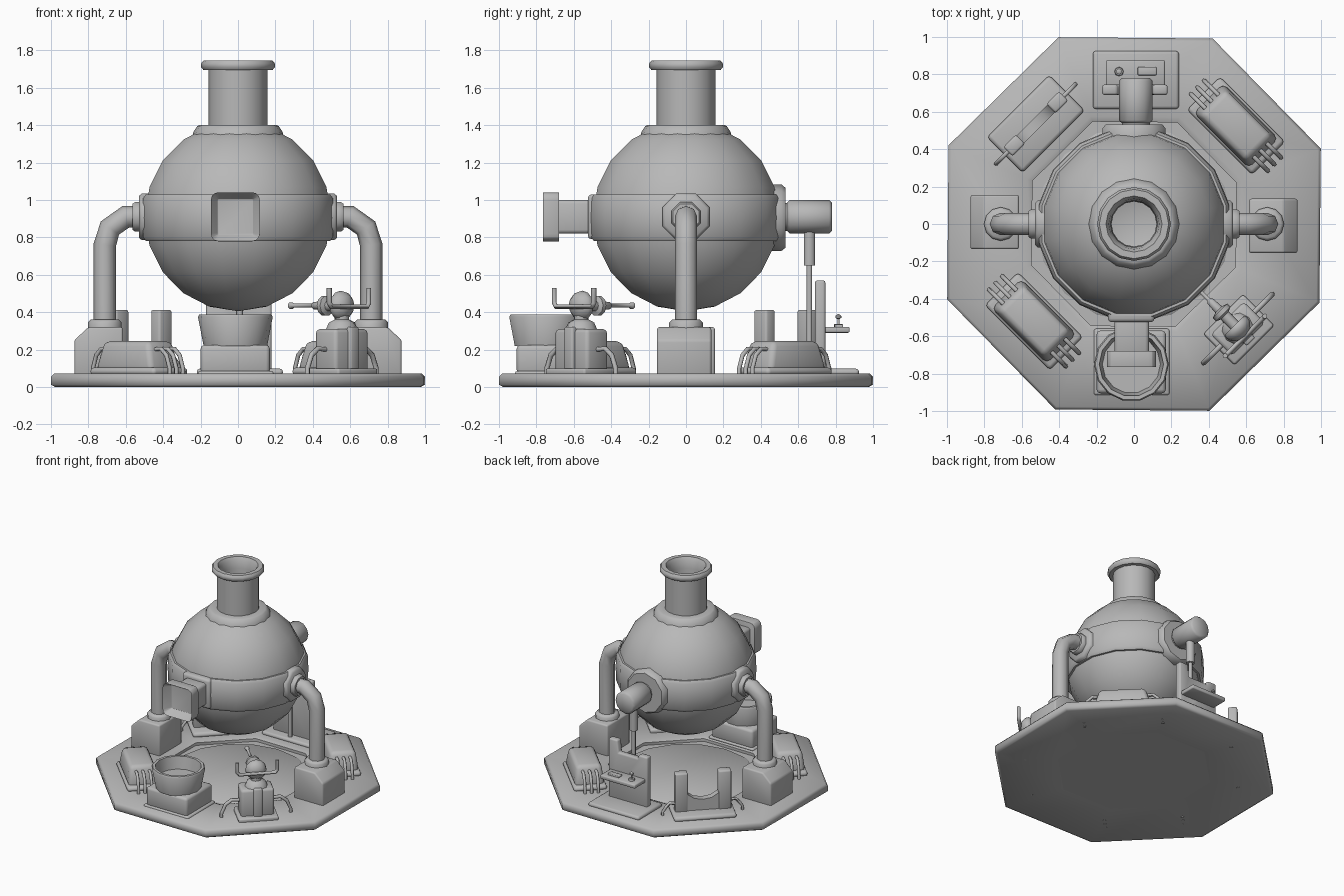
import bpy, bmesh, math
from mathutils import Matrix, Vector

if "Cube" in bpy.data.objects:
    bpy.data.objects.remove(bpy.data.objects["Cube"])

metal = bpy.data.materials.new("grey metal")
metal.diffuse_color = (0.48, 0.48, 0.48, 1)
metal.use_nodes = True
metal.node_tree.nodes["Principled BSDF"].inputs["Base Color"].default_value = metal.diffuse_color
I = Matrix.Identity(4)


def finish(ob, bevel=0, segs=2, angle=35):
    ob.data.materials.clear()
    ob.data.materials.append(metal)
    bpy.ops.object.select_all(action='DESELECT')
    bpy.context.view_layer.objects.active = ob
    ob.select_set(True)
    if bevel:
        m = ob.modifiers.new("bevel", 'BEVEL')
        m.width, m.segments, m.limit_method = bevel, segs, 'ANGLE'
        bpy.ops.object.modifier_apply(modifier="bevel")
    bpy.ops.object.shade_smooth_by_angle(angle=math.radians(angle))
    return ob


def from_bm(name, bm, mat=I, bevel=0, segs=2, angle=50):
    bmesh.ops.recalc_face_normals(bm, faces=bm.faces)
    me = bpy.data.meshes.new(name)
    bm.to_mesh(me)
    bm.free()
    me.transform(mat)
    ob = bpy.data.objects.new(name, me)
    bpy.context.collection.objects.link(ob)
    return finish(ob, bevel, segs, angle)


def box(name, x, y, z, mat=I, bevel=0.012, taper=(1, 1)):
    """Box from (min, max) ranges; taper shrinks the top."""
    bm = bmesh.new()
    bmesh.ops.create_cube(bm, size=1)
    for v in bm.verts:
        t = taper if v.co.z > 0 else (1, 1)
        v.co = Vector(((x[0]+x[1])/2 + v.co.x*t[0]*(x[1]-x[0]),
                       (y[0]+y[1])/2 + v.co.y*t[1]*(y[1]-y[0]),
                       (z[0]+z[1])/2 + v.co.z*(z[1]-z[0])))
    return from_bm(name, bm, mat, bevel)


def lathe(name, prof, n=16, mat=I, phase=0, closed=False, angle=50, bevel=0):
    """Turn an (r, z) profile about z; r = 0 makes a pole."""
    bm = bmesh.new()
    rings = []
    for r, z in prof:
        if r == 0:
            rings.append([bm.verts.new((0, 0, z))] * n)
        else:
            rings.append([bm.verts.new((r*math.cos(phase+math.tau*i/n),
                                        r*math.sin(phase+math.tau*i/n), z)) for i in range(n)])
    pairs = list(zip(rings, rings[1:])) + ([(rings[-1], rings[0])] if closed else [])
    for a, b in pairs:
        for i in range(n):
            j = (i+1) % n
            bm.faces.new(list(dict.fromkeys((a[i], a[j], b[j], b[i]))))
    return from_bm(name, bm, mat, bevel, 2, angle)


def prism(name, pts, y, mat=I, bevel=0.012):
    """Extrude an (x, z) outline along y."""
    bm = bmesh.new()
    f = bm.faces.new([bm.verts.new((px, y[0], pz)) for px, pz in pts])
    e = bmesh.ops.extrude_face_region(bm, geom=[f])['geom']
    bmesh.ops.translate(bm, vec=(0, y[1]-y[0], 0), verts=[v for v in e if isinstance(v, bmesh.types.BMVert)])
    return from_bm(name, bm, mat, bevel)


def pipe(name, pts, r, mat=I, res=1):
    cu = bpy.data.curves.new(name, 'CURVE')
    cu.dimensions, cu.bevel_depth, cu.bevel_resolution, cu.use_fill_caps = '3D', r, res, True
    s = cu.splines.new('POLY')
    s.points.add(len(pts)-1)
    for p, q in zip(s.points, pts):
        p.co = (*(mat @ Vector(q)), 1)
    ob = bpy.data.objects.new(name, cu)
    bpy.context.collection.objects.link(ob)
    bpy.ops.object.select_all(action='DESELECT')
    bpy.context.view_layer.objects.active = ob
    ob.select_set(True)
    bpy.ops.object.convert(target='MESH')
    return finish(bpy.context.object, angle=62)


def station(x, y, deg):
    """Local x runs along the rim, local -y points outward."""
    return Matrix.Translation((x, y, 0)) @ Matrix.Rotation(math.radians(deg), 4, 'Z')


def along(loc, axis):
    """Frame whose z axis follows the given direction."""
    return Matrix.Translation(loc) @ Vector(axis).to_track_quat('Z', 'Y').to_matrix().to_4x4()


# Octagonal platform, slightly hollow below, with a sunken floor
P = math.radians(22.0)
lathe("platform", [(0.59, 0.028), (1.055, 0), (1.077, 0.012), (1.077, 0.055), (1.06, 0.072),
                   (0.62, 0.072), (0.59, 0.06)], 8, phase=P, closed=True, angle=60)
lathe("sunken_floor", [(0, 0.028), (0.59, 0.028), (0.59, 0.038), (0, 0.038)], 8, phase=P)
lathe("floor_disc", [(0.53, 0.034), (0.51, 0.048), (0, 0.048)], 16)

# Boiler sphere, belt, collar and chimney
C, R = 0.912, 0.507
ball = [(0, C-R)] + [(R*math.cos(math.radians(a)), C+R*math.sin(math.radians(a)))
                     for a in range(-72, 60, 18)] + [(0.235, 1.355)]
lathe("boiler_sphere", ball, 16, phase=math.pi/16)
lathe("boiler_belt", [(0.46, 0.78), (0.502, 0.78), (0.517, 0.80), (0.521, 0.905), (0.517, 1.01), (0.502, 1.03),
                      (0.46, 1.03)], 16, phase=math.pi/16)
lathe("chimney_collar", [(0.22, 1.32), (0.245, 1.34), (0.238, 1.365), (0.218, 1.395), (0.205, 1.402), (0.15, 1.402)], 16)
lathe("chimney", [(0.12, 1.33), (0.157, 1.33), (0.157, 1.695), (0.185, 1.695), (0.197, 1.71), (0.197, 1.73),
                  (0.185, 1.745), (0.15, 1.745), (0.135, 1.72), (0.125, 1.66)], 16, closed=True)

# Side pipes standing on sloped blocks
for side, s in (("right", 1), ("left", -1)):
    f = along((s*0.45, 0, 0.91), (s, 0, 0))
    lathe(side+"_flange", [(0, 0), (0.135, 0), (0.135, 0.065), (0.12, 0.08), (0, 0.08)], 8, f, math.pi/8)
    lathe(side+"_flange_ring", [(0, 0.08), (0.085, 0.08), (0.085, 0.10), (0.075, 0.115), (0, 0.115)], 8, f, math.pi/8)
    pipe(side+"_pipe", [(s*x, 0, z) for x, z in
         ((0.5, 0.91), (0.60, 0.91), (0.685, 0.85), (0.712, 0.76), (0.712, 0.30))], 0.06, res=2)
    lathe(side+"_pipe_foot", [(0.09, 0.30), (0.09, 0.345), (0.075, 0.36), (0, 0.36)], 12,
          Matrix.Translation((s*0.712, 0, 0)))
    prism(side+"_pipe_block", [(0.615, 0.06), (0.875, 0.06), (0.875, 0.25), (0.80, 0.32), (0.615, 0.32)],
          (-0.145, 0.145), Matrix.Translation((0, -0.01*s, 0)) @ Matrix.Rotation(0 if s > 0 else math.pi, 4, 'Z'))

# Front hatch: neck and square frame with recessed pane
box("hatch_flange", (-0.14, 0.11), (-0.525, -0.42), (0.79, 1.03), bevel=0.02)
box("hatch_neck", (-0.105, 0.08), (-0.70, -0.45), (0.82, 1.0), bevel=0.02)
bm = bmesh.new()
bmesh.ops.create_cube(bm, size=1)
for v in bm.verts:
    v.co = Vector((-0.014+v.co.x*0.262, -0.722+v.co.y*0.088, 0.91+v.co.z*0.262))
bm.normal_update()
corners = [e for e in bm.edges if abs(e.verts[0].co.y-e.verts[1].co.y) > 0.05]
bmesh.ops.bevel(bm, geom=corners, offset=0.04, segments=3, profile=0.5, affect='EDGES')
bm.normal_update()
front = min(bm.faces, key=lambda f: f.calc_center_median().y)
bmesh.ops.inset_region(bm, faces=[front], thickness=0.037)
bmesh.ops.translate(bm, vec=(0, 0.065, 0), verts=front.verts)
from_bm("hatch_frame", bm, bevel=0.012)

# Rear drum on the boiler with its hanging plunger
lathe("rear_flange", [(0, 0), (0.178, 0), (0.178, 0.05), (0.16, 0.072), (0, 0.072)], 10,
      along((0, 0.46, 0.905), (0, 1, 0)), math.pi/10)
lathe("rear_neck", [(0, 0), (0.075, 0), (0.075, 0.1)], 12, along((0.01, 0.48, 0.91), (0, 1, 0)))
lathe("rear_drum", [(0, 0), (0.075, 0), (0.09, 0.015), (0.09, 0.225), (0.075, 0.24), (0, 0.24)], 12,
      along((0.01, 0.54, 0.91), (0, 1, 0)))
lathe("plunger_sleeve", [(0, 0.65), (0.032, 0.65), (0.032, 0.84)], 10, Matrix.Translation((0.01, 0.66, 0)))
pipe("plunger_rod", [(0.01, 0.66, 0.09), (0.01, 0.66, 0.67)], 0.017)

# Rear control stand
box("stand_plate", (-0.22, 0.24), (0.615, 0.925), (0.06, 0.098), bevel=0.016)
prism("stand_panel", [(-0.17, 0.08), (0.18, 0.08), (0.18, 0.57), (0.10, 0.57), (0.09, 0.47),
                      (-0.08, 0.47), (-0.09, 0.50), (-0.17, 0.50)], (0.69, 0.745))
box("stand_shelf", (-0.15, 0.165), (0.73, 0.875), (0.29, 0.322), bevel=0.008)
box("shelf_button", (0.02, 0.12), (0.795, 0.84), (0.315, 0.335), bevel=0.005)
pipe("joystick_rod", [(-0.08, 0.815, 0.31), (-0.08, 0.815, 0.38)], 0.007)
lathe("joystick_base", [(0.026, 0.315), (0.022, 0.338), (0, 0.338)], 8, Matrix.Translation((-0.08, 0.815, 0)))
lathe("joystick_knob", [(0, 0.36), (0.016, 0.37), (0.016, 0.38), (0, 0.392)], 8, Matrix.Translation((-0.08, 0.815, 0)))

# Front basin on a plinth
box("basin_foot", (-0.215, 0.19), (-0.915, -0.56), (0.06, 0.085))
box("basin_plinth", (-0.20, 0.17), (-0.905, -0.57), (0.07, 0.225), bevel=0.02)
lathe("basin", [(0, 0.22), (0.17, 0.22), (0.200, 0.375), (0.193, 0.388), (0.172, 0.388), (0.155, 0.29), (0, 0.29)],
      14, Matrix.Translation((-0.014, -0.75, 0)))


def hoses(name, m, x, z, reach, ys, r=0.012):
    """Hoses arching from both ends of a console down to the platform."""
    for s in (-1, 1):
        for i, y in enumerate(ys):
            pipe(f"{name}_hose_{s+1}{i}", [(s*(x-0.03), y, z), (s*(x+reach*0.35), y, z+0.005),
                 (s*(x+reach*0.75), y, z-0.03), (s*(x+reach), y, 0.10), (s*(x+reach), y, 0.012)], r, m)


# Two tapered hose consoles
for name, m in (("front_left_console", station(-0.535, -0.52, -45)),
                ("back_right_console", station(0.545, 0.525, 135))):
    box(name+"_plate", (-0.245, 0.245), (-0.125, 0.125), (0.06, 0.105), m, 0.02)
    box(name+"_body", (-0.215, 0.215), (-0.115, 0.115), (0.09, 0.245), m, 0.028, (0.8, 0.82))
    hoses(name, m, 0.19, 0.20, 0.10, (-0.05, 0, 0.05))

# Cradle console with two uprights
m = station(-0.525, 0.535, -135)
box("cradle_plate", (-0.235, 0.235), (-0.135, 0.135), (0.06, 0.105), m, 0.02)
for s in (-1, 1):
    box(f"cradle_upright_{s+1}", (s*0.163-0.048, s*0.163+0.048), (-0.035, 0.035), (0.09, 0.413), m)
arc = [(0.13*math.cos(math.radians(a)), 0.275+0.085*math.sin(math.radians(a))) for a in range(180, 361, 30)]
prism("cradle_saddle", [(0.13, 0.09), (-0.13, 0.09)] + arc, (-0.028, 0.028), m, 0)
hoses("cradle", m, 0.22, 0.16, 0.08, (0,))

# Swivel control pedestal at the front right
m = station(0.555, -0.56, 45)
box("pedestal_plate", (-0.15, 0.15), (-0.125, 0.11), (0.06, 0.10), m)
box("pedestal_body", (-0.125, 0.125), (-0.08, 0.08), (0.07, 0.31), m, 0.02)
box("pedestal_strip", (-0.032, 0.032), (-0.10, 0.09), (0.07, 0.322), m, 0.01)
hoses("pedestal", m, 0.14, 0.20, 0.12, (0,), 0.014)
lathe("swivel_neck", [(0.085, 0.31), (0.07, 0.345), (0.04, 0.36), (0.04, 0.40)], 10, m)
lathe("swivel_head", [(0, -0.055), (0.05, -0.045), (0.075, -0.015), (0.08, 0.01), (0.07, 0.025), (0, 0.025)], 12,
      m @ along((0, 0, 0.435), (0, 1, 0)))
pipe("swivel_handle", [(-0.15, -0.055, 0.53), (-0.15, -0.055, 0.45), (-0.135, -0.055, 0.43),
                       (0.135, -0.055, 0.43), (0.15, -0.055, 0.45), (0.15, -0.055, 0.53)], 0.014, m)
lathe("swivel_barrel", [(0, 0), (0.03, 0), (0.03, 0.10), (0.055, 0.11), (0.055, 0.135), (0.025, 0.145), (0.02, 0.21),
                        (0.011, 0.22), (0.011, 0.365), (0.018, 0.375), (0.018, 0.39), (0, 0.40)], 10,
      m @ along((0, 0, 0.435), (0, 1, 0)))
